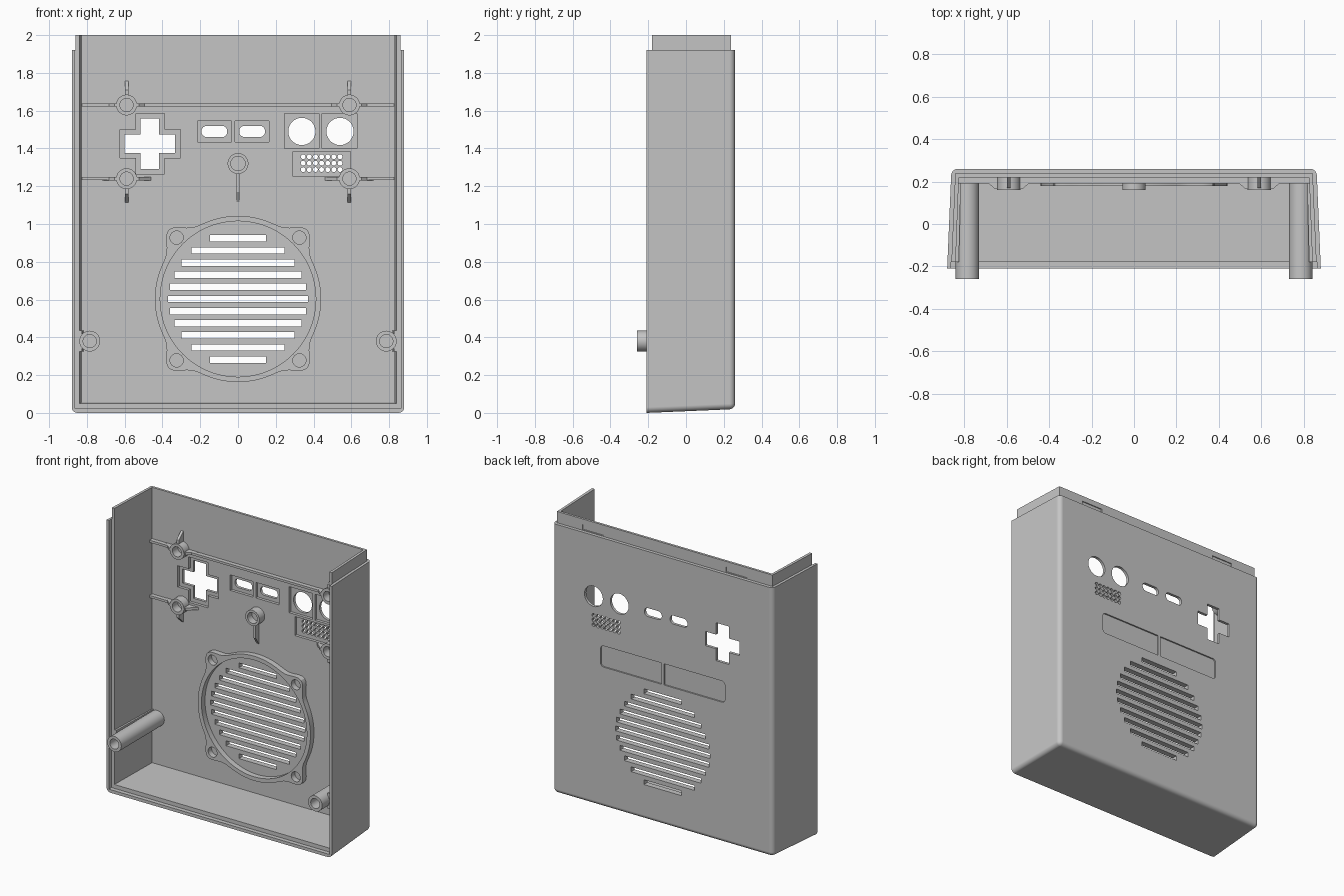
import bpy, bmesh
from math import sin, cos, pi, exp

if "Cube" in bpy.data.objects:
    bpy.data.objects.remove(bpy.data.objects["Cube"])

grey = bpy.data.materials.new("light grey plastic")
grey.use_nodes = True
GREY = (0.56, 0.56, 0.56, 1)
grey.diffuse_color = GREY
grey.node_tree.nodes["Principled BSDF"].inputs["Base Color"].default_value = GREY

INNER = 0.22   # inside face of the panel
ROOT = 0.23    # depth at which added parts sink into the panel
BACK = 0.26    # outside face of the panel
OUT = 0.3      # beyond the panel, for cutters


def finish(bm, name):
    bmesh.ops.recalc_face_normals(bm, faces=bm.faces)
    me = bpy.data.meshes.new(name)
    bm.to_mesh(me)
    bm.free()
    me.materials.append(grey)
    ob = bpy.data.objects.new(name, me)
    bpy.context.collection.objects.link(ob)
    return ob


def block(name, y0, y1, front, back=None, bevel=None):
    """Box whose front and back rectangles (x0, x1, z0, z1) may differ."""
    bm = bmesh.new()
    bmesh.ops.create_cube(bm, size=2)
    for v in bm.verts:
        r = front if v.co.y < 0 else (back or front)
        v.co = (r[v.co.x > 0], y0 if v.co.y < 0 else y1, r[2 + (v.co.z > 0)])
    if bevel:
        def rounded(e):
            a, b = (v.co for v in e.verts)
            at_back = min(a.y, b.y) > y1 - 0.01 and min(a.z, b.z) < 1
            return at_back or (max(a.z, b.z) < 0.1 and abs(a.y - b.y) > 0.1)
        bmesh.ops.bevel(bm, geom=[e for e in bm.edges if rounded(e)], offset=bevel,
                        segments=5, profile=0.5, affect='EDGES')
    return finish(bm, name)


def prisms(name, outlines, y0, y1):
    """Extrude one or more (x, z) outlines from y0 to y1."""
    bm = bmesh.new()
    for pts in outlines:
        face = bm.faces.new([bm.verts.new((x, y0, z)) for x, z in pts])
        ext = bmesh.ops.extrude_face_region(bm, geom=[face], use_keep_orig=True)
        for g in ext["geom"]:
            if isinstance(g, bmesh.types.BMVert):
                g.co.y = y1
    return finish(bm, name)


def circle(x, z, r, n=32):
    return [(x + r * cos(2 * pi * i / n), z + r * sin(2 * pi * i / n)) for i in range(n)]


def rect(x, z, w, h, r=0.0):
    """Rectangle outline by half sizes, with optional round corners."""
    corners = [(1, 1), (-1, 1), (-1, -1), (1, -1)]
    if not r:
        return [(x + sx * w, z + sz * h) for sx, sz in corners]
    return [(x + sx * (w - r) + r * cos(pi / 2 * (q + i / 6)),
             z + sz * (h - r) + r * sin(pi / 2 * (q + i / 6)))
            for q, (sx, sz) in enumerate(corners) for i in range(7)]


def cross(x, z, arm, half):
    quarter = [(half, arm), (arm, arm), (arm, half)]
    pts = []
    for q in range(4):
        c, s = round(cos(q * pi / 2)), round(sin(q * pi / 2))
        pts += [(x + a * c - b * s, z + a * s + b * c) for a, b in quarter]
    return pts


def boolean(ob, tool, op='DIFFERENCE'):
    mod = ob.modifiers.new("cut", 'BOOLEAN')
    mod.operation, mod.object, mod.solver = op, tool, 'EXACT'
    bpy.context.view_layer.objects.active = ob
    bpy.ops.object.modifier_apply(modifier=mod.name)
    bpy.data.objects.remove(tool)


def tube(name, x, z, y0, depth, r=0.055, bore=0.035):
    ob = prisms(name, [circle(x, z, r)], y0, ROOT)
    boolean(ob, prisms("bore", [circle(x, z, bore)], y0 - 0.1, y0 + depth))


# Open tray with a thinner lip rising at the top
body = block("case_shell", -0.21, BACK, (-0.88, 0.88, 0, 1.92),
             (-0.86, 0.86, 0.02, 1.92), bevel=0.03)
boolean(body, block("lip", -0.18, 0.237, (-0.86, 0.86, 1.8, 2), (-0.842, 0.842, 1.8, 2)), 'UNION')
boolean(body, block("cavity", -0.5, INNER, (-0.852, 0.852, 0.045, 3), (-0.825, 0.825, 0.055, 3)))
boolean(body, block("front_step", -0.5, -0.18, (-0.862, 0.862, 0.022, 3)))

# Thinned pockets behind the controls
pockets = [cross(-0.465, 1.425, 0.075, 0.16), rect(0.443, 1.318, 0.153, 0.067)]
pockets += [rect(x, 1.49, 0.09, 0.055) for x in (-0.125, 0.075)]
pockets += [rect(x, 1.493, 0.092, 0.092) for x in (0.338, 0.538)]
boolean(body, prisms("pockets", pockets, 0, 0.24))

# Control openings, sound holes and fan slots
holes = [cross(-0.467, 1.425, 0.05, 0.134)]
holes += [rect(x, 1.49, 0.068, 0.03, 0.028) for x in (-0.125, 0.075)]
holes += [circle(x, 1.49, 0.072) for x in (0.338, 0.54)]
holes += [circle(0.345 + 0.0325 * i, 1.288 + 0.034 * j, 0.013, 12)
          for i in range(7) for j in range(3)]
half_lengths = [0.37, 0.36, 0.335, 0.3, 0.247, 0.147]
holes += [rect(0, 0.603 + 0.0642 * i, half_lengths[abs(i)], 0.017) for i in range(-5, 6)]
boolean(body, prisms("openings", holes, 0, OUT))

# Shallow label recess with a divider, and clip notches on the outside
boolean(body, prisms("label", [rect(0, 1.085, 0.486, 0.075, 0.025)], BACK - 0.01, OUT))
block("label_divider", BACK - 0.015, BACK, (-0.009, 0.009, 1.008, 1.162))
boolean(body, prisms("notches", [rect(s * 0.56, 1.943, 0.083, 0.018) for s in (-1, 1)],
                     0.23, OUT))


# Fan mount: ring swelling out around four screw holes
def mount_radius(a):
    off = abs(a % (pi / 2) - pi / 4)
    return 0.44 + 0.078 * exp(-(off / 0.15) ** 2)


angles = [2 * pi * i / 160 for i in range(160)]
ring = prisms("fan_mount", [[(mount_radius(a) * cos(a), 0.603 + mount_radius(a) * sin(a))
                             for a in angles]], 0.18, ROOT)
bores = [circle(0, 0.603, 0.412, 96)]
bores += [circle(sx * 0.325, 0.603 + sz * 0.325, 0.035) for sx in (-1, 1) for sz in (-1, 1)]
boolean(ring, prisms("mount_bores", bores, 0, OUT))

# Centre stand-off and its fin
tube("centre_standoff", 0, 1.32, 0.16, 0.05, bore=0.038)
block("centre_fin", 0.185, ROOT, (-0.009, 0.009, 1.17, 1.28), (-0.009, 0.009, 1.1, 1.28))

# Long stiffening rib between the side walls, broken at the stand-offs
for x0, x1 in ((-0.835, -0.63), (-0.55, 0.55), (0.63, 0.835)):
    block("upper_rib", 0.19, ROOT, (x0, x1, 1.622, 1.638))

for side, s in (("right", -1), ("left", 1)):
    # Long screw posts, webbed to the side walls
    tube(side + "_screw_post", s * 0.785, 0.38, -0.26, 0.2)
    block(side + "_post_web", -0.178, ROOT, (*sorted((s * 0.825, s * 0.855)), 0.325, 0.435),
          (*sorted((s * 0.815, s * 0.835)), 0.325, 0.435))
    outer = sorted((s * 0.63, s * 0.835))
    block(side + "_lower_rib", 0.19, ROOT, (*outer, 1.232, 1.248))
    # Board stand-offs with triangular fins
    for level, z, up in (("upper", 1.63, 1), ("lower", 1.24, -1)):
        name = side + "_" + level
        x = s * 0.59
        tube(name + "_standoff", x, z, 0.16, 0.06)
        near, mid, far = (z + up * d for d in (0.045, 0.08, 0.135))
        block(name + "_fin", 0.17, ROOT, (x - 0.009, x + 0.009, *sorted((near, mid))),
              (x - 0.009, x + 0.009, *sorted((near, far))))
        for d in (-1, 1):
            near, mid, far = (x + d * k for k in (0.045, 0.065, 0.14))
            block(name + "_side_fin", 0.165, ROOT, (*sorted((near, mid)), z - 0.009, z + 0.009),
                  (*sorted((near, far)), z - 0.009, z + 0.009))

# Smooth curved walls, keep hard edges and flat panels
for ob in bpy.context.scene.objects:
    if ob.type == 'MESH' and ob.data.materials and ob.data.materials[0] == grey:
        bpy.ops.object.select_all(action='DESELECT')
        ob.select_set(True)
        bpy.context.view_layer.objects.active = ob
        bpy.ops.object.shade_smooth_by_angle()
flat = body.modifiers.new("flat panels", 'WEIGHTED_NORMAL')
flat.keep_sharp = True
